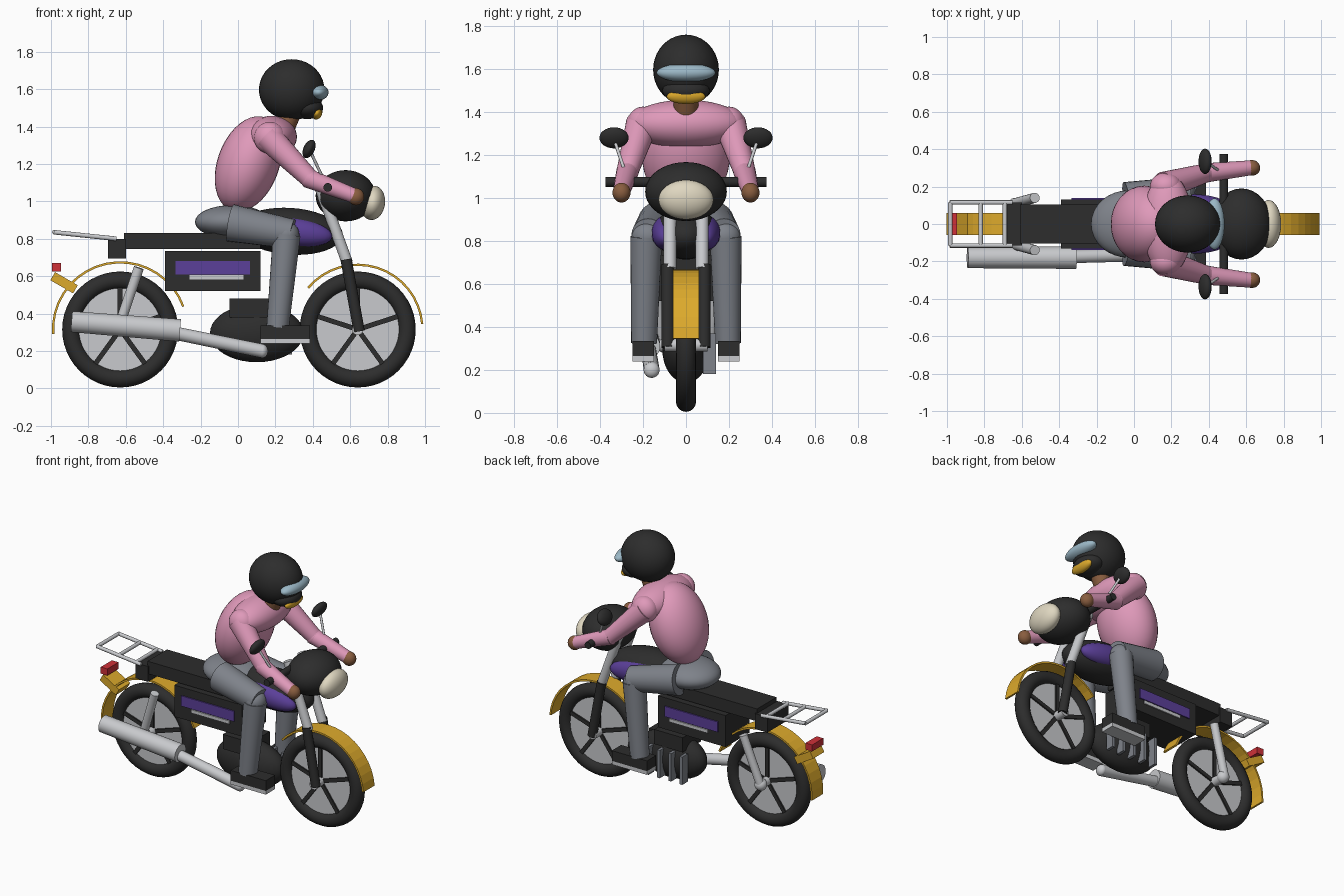
import bpy, bmesh, math
from mathutils import Vector, Matrix

if "Cube" in bpy.data.objects:
    bpy.data.objects.remove(bpy.data.objects["Cube"])


def mat(name, r, g, b):
    m = bpy.data.materials.new(name)
    m.diffuse_color = (r, g, b, 1)
    m.use_nodes = True
    m.node_tree.nodes["Principled BSDF"].inputs["Base Color"].default_value = m.diffuse_color
    return m


BLACK = mat("black", .026, .026, .026)
METAL = mat("light_metal", .58, .59, .61)
GREY = mat("trouser_grey", .21, .225, .255)
PINK = mat("jacket_pink", .74, .32, .49)
SKIN = mat("skin_brown", .25, .11, .05)
YELLOW = mat("yellow", .72, .40, .025)
PURPLE = mat("purple", .105, .05, .32)
RED = mat("red", .62, .03, .04)
CREAM = mat("lens_cream", .74, .68, .53)
BLUE = mat("visor_blue", .33, .48, .57)


def finish(name, bm, m, smooth=True):
    bmesh.ops.recalc_face_normals(bm, faces=bm.faces)
    me = bpy.data.meshes.new(name)
    bm.to_mesh(me)
    bm.free()
    me.materials.append(m)
    ob = bpy.data.objects.new(name, me)
    bpy.context.collection.objects.link(ob)
    if smooth:
        bpy.context.view_layer.objects.active = ob
        ob.select_set(True)
        bpy.ops.object.shade_smooth_by_angle(angle=math.radians(40))
        ob.select_set(False)
    return ob


def box(name, m, lo, hi, tilt=0):
    """Box from two corners, optionally tilted about y."""
    lo, hi = Vector(lo), Vector(hi)
    bm = bmesh.new()
    bmesh.ops.create_cube(bm, size=1, matrix=Matrix.Translation((lo + hi) / 2)
                          @ Matrix.Rotation(math.radians(tilt), 4, 'Y')
                          @ Matrix.Diagonal((*(hi - lo), 1)))
    return finish(name, bm, m, False)


def ball(name, m, c, r, tilt=0):
    """Ellipsoid with radii r, optionally tilted about y."""
    bm = bmesh.new()
    bmesh.ops.create_uvsphere(bm, u_segments=32, v_segments=20, radius=1,
                              matrix=Matrix.Translation(c)
                              @ Matrix.Rotation(math.radians(tilt), 4, 'Y')
                              @ Matrix.Diagonal((*r, 1)))
    return finish(name, bm, m)


def rod(name, m, a, b, r1, r2=None, seg=24):
    """Tapered cylinder between two points."""
    a, b = Vector(a), Vector(b)
    d = b - a
    bm = bmesh.new()
    bmesh.ops.create_cone(bm, cap_ends=True, segments=seg, radius1=r1,
                          radius2=r1 if r2 is None else r2, depth=d.length,
                          matrix=Matrix.Translation((a + b) / 2)
                          @ d.to_track_quat('Z', 'Y').to_matrix().to_4x4())
    return finish(name, bm, m)


def tyre(name, c, big, small):
    bm = bmesh.new()
    n, k = 48, 16
    rings = []
    for i in range(n):
        a = 2 * math.pi * i / n
        ring = []
        for j in range(k):
            b = 2 * math.pi * j / k
            q = big + small * math.cos(b)
            ring.append(bm.verts.new((c[0] + q * math.cos(a), small * math.sin(b),
                                      c[2] + q * math.sin(a))))
        rings.append(ring)
    for i in range(n):
        p, q = rings[i], rings[(i + 1) % n]
        for j in range(k):
            bm.faces.new((p[j], p[(j + 1) % k], q[(j + 1) % k], q[j]))
    finish(name, bm, BLACK)


def fender(name, c, r, start, end, n=16, half=.06, t=.012):
    """Flat-faceted curved strip around a wheel."""
    bm = bmesh.new()
    prev = None
    for i in range(n + 1):
        a = math.radians(start + (end - start) * i / n)
        row = [bm.verts.new((c[0] + q * math.cos(a), y, c[2] + q * math.sin(a)))
               for q, y in ((r, -half), (r, half), (r - t, half), (r - t, -half))]
        if prev:
            for j in range(4):
                bm.faces.new((prev[j], prev[(j + 1) % 4], row[(j + 1) % 4], row[j]))
        else:
            bm.faces.new(row)
        prev = row
    bm.faces.new(prev)
    finish(name, bm, YELLOW, False)


# wheels: tyre, disc, five spokes, hub
REAR, FRONT = (-.63, 0, .315), (.64, 0, .315)
for side, c in (("rear", REAR), ("front", FRONT)):
    x, z = c[0], c[2]
    tyre(side + "_tyre", c, .263, .047)
    rod(side + "_wheel_disc", METAL, (x, -.02, z), (x, .02, z), .23, seg=48)
    for i in range(5):
        a = math.radians(90 + 72 * i)
        bm = bmesh.new()
        bmesh.ops.create_cube(bm, size=1, matrix=Matrix.Translation(c)
                              @ Matrix.Rotation(-a, 4, 'Y')
                              @ Matrix.Translation((.125, 0, 0))
                              @ Matrix.Diagonal((.2, .06, .026, 1)))
        finish(side + "_spoke", bm, BLACK, False)
    rod(side + "_hub", METAL, (x, -.1, z), (x, .1, z), .03)
fender("rear_fender", REAR, .365, 20, 184, 18)
fender("front_fender", FRONT, .352, 5, 140, 16)

# tail
box("tail_bracket", YELLOW, (-1.0, -.06, .54), (-.86, .06, .59), 30)
box("tail_light", RED, (-.995, -.06, .625), (-.945, .06, .67))
for y in (-.115, .115):
    rod("rack_rail", METAL, (-.985, y, .835), (-.65, y, .80), .012, seg=12)
for x, z in ((-.982, .835), (-.82, .818), (-.69, .805)):
    rod("rack_bar", METAL, (x, -.115, z), (x, .115, z), .012, seg=12)
box("rack_mount", BLACK, (-.695, -.115, .695), (-.6, .115, .80))

# seat, side box and panels
box("seat", BLACK, (-.61, -.105, .745), (.12, .105, .83))
box("side_box", BLACK, (-.39, -.13, .52), (.12, .13, .735))
for s in (-1, 1):
    for name, m, x0, x1, z0, z1 in (("side_panel", PURPLE, -.335, .065, .61, .68),
                                    ("side_trim", METAL, -.26, .03, .583, .605)):
        ys = sorted((s * .129, s * .138))
        box(name, m, (x0, ys[0], z0), (x1, ys[1], z1))

# tank
ball("tank", BLACK, (.28, 0, .84), (.28, .145, .125), 4)
for s in (-1, 1):
    ball("tank_side", PURPLE, (.30, s * .095, .838), (.205, .065, .075), 8)

# engine and fins
ball("engine", BLACK, (.10, 0, .295), (.25, .11, .155))
box("engine_head", BLACK, (-.045, -.1, .38), (.17, .1, .48))
for i in range(5):
    x = -.06 + .085 * i
    box("engine_fin", GREY, (x - .01, .08, .18), (x + .01, .14, .37))

# exhaust on one side
rod("muffler", METAL, (-.89, -.18, .357), (-.31, -.18, .31), .056, .06, 32)
rod("exhaust_pipe", METAL, (-.36, -.175, .30), (.13, -.16, .2), .035, .037)
ball("exhaust_bend", METAL, (.13, -.16, .2), (.03, .037, .037))

# mirrored bike parts
for s in (-1, 1):
    rod("shock", METAL, (-.64, s * .11, .32), (-.53, s * .14, .645), .027)
    ball("shock_foot", METAL, (-.635, s * .1, .32), (.04, .04, .04))
    rod("fork_upper", METAL, (.43, s * .075, 1.10), (.585, s * .075, .67), .03)
    rod("fork_lower", BLACK, (.578, s * .085, .69), (.648, s * .085, .305), .03)
    rod("mirror_stem", METAL, (.475, s * .27, 1.08), (.39, s * .33, 1.26), .008, seg=10)
    ball("mirror", BLACK, (.38, s * .335, 1.28), (.03, .068, .052), 25)

# handlebar and headlight
rod("handlebar", BLACK, (.48, -.375, 1.075), (.48, .375, 1.075), .023)
ball("headlight_shell", BLACK, (.575, 0, 1.03), (.16, .19, .137))
ball("headlight_lens", CREAM, (.72, 0, .992), (.066, .128, .092), 8)

# rider body
ball("pelvis", GREY, (-.03, 0, .89), (.20, .18, .09))
ball("torso", PINK, (.055, 0, 1.20), (.165, .205, .265), 20)
ball("shoulders", PINK, (.18, 0, 1.345), (.135, .27, .112))
rod("neck", SKIN, (.24, 0, 1.38), (.29, 0, 1.5), .058)

# rider limbs
for s in (-1, 1):
    rod("thigh", GREY, (-.04, s * .125, .885), (.29, s * .175, .825), .10, .08)
    ball("knee", GREY, (.26, s * .18, .82), (.068, .075, .072))
    rod("shin", GREY, (.26, s * .185, .82), (.212, s * .195, .325), .074, .06)
    box("boot", BLACK, (.12, s * .2 - .05, .265), (.385, s * .2 + .05, .335))
    box("boot_sole", METAL, (.12, s * .2 - .05, .24), (.385, s * .2 + .05, .265))
    ball("shoulder_joint", PINK, (.17, s * .2, 1.34), (.085, .075, .085))
    rod("upper_arm", PINK, (.16, s * .205, 1.345), (.39, s * .275, 1.115), .075, .05)
    ball("elbow", PINK, (.385, s * .273, 1.12), (.052, .052, .052))
    rod("forearm", PINK, (.37, s * .272, 1.125), (.62, s * .30, 1.03), .052, .04)
    ball("hand", SKIN, (.63, s * .30, 1.025), (.045, .042, .046))

# helmet
ball("helmet", BLACK, (.287, 0, 1.597), (.175, .153, .163))
ball("helmet_chin", BLACK, (.37, 0, 1.50), (.085, .11, .06))
ball("chin_trim", YELLOW, (.422, 0, 1.472), (.028, .09, .035), 20)
ball("visor", BLUE, (.43, 0, 1.583), (.054, .137, .043))
